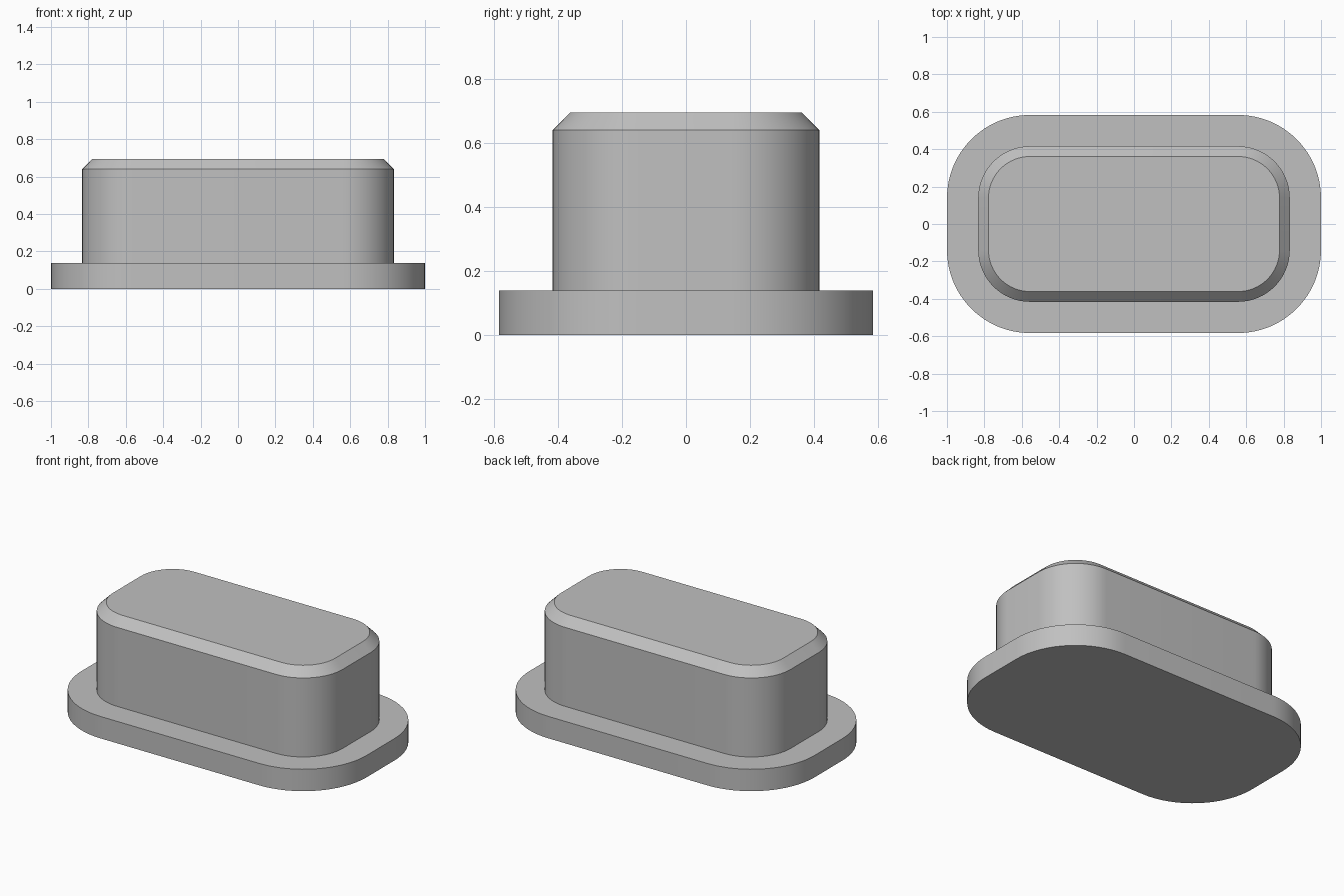
import bpy
import bmesh
import math

cube = bpy.data.objects.get("Cube")
if cube:
    bpy.data.objects.remove(cube, do_unlink=True)

# Plain grey plastic
grey = bpy.data.materials.new("plain_grey")
grey.use_nodes = True
colour = (0.53, 0.53, 0.53, 1)
grey.diffuse_color = colour
grey.node_tree.nodes["Principled BSDF"].inputs["Base Color"].default_value = colour

# All outlines share the same corner centres
CX, CY = 0.556, 0.139
STEPS = 16


def ring(bm, radius, z):
    """Rounded rectangle of vertices, counter-clockwise."""
    verts = []
    for corner, (sx, sy) in enumerate([(1, 1), (-1, 1), (-1, -1), (1, -1)]):
        for i in range(STEPS + 1):
            a = math.pi / 2 * (corner + i / STEPS)
            verts.append(bm.verts.new((sx * CX + radius * math.cos(a),
                                       sy * CY + radius * math.sin(a), z)))
    return verts


def plug(name, profile):
    """Stack rounded outlines (radius, height) into one closed solid."""
    bm = bmesh.new()
    rings = [ring(bm, r, z) for r, z in profile]
    n = len(rings[0])
    for low, high in zip(rings, rings[1:]):
        for i in range(n):
            j = (i + 1) % n
            bm.faces.new((low[i], low[j], high[j], high[i]))
    bm.faces.new(rings[0][::-1])
    bm.faces.new(rings[-1])
    mesh = bpy.data.meshes.new(name)
    bm.to_mesh(mesh)
    bm.free()
    mesh.materials.append(grey)
    obj = bpy.data.objects.new(name, mesh)
    bpy.context.collection.objects.link(obj)
    bpy.ops.object.select_all(action="DESELECT")
    obj.select_set(True)
    bpy.context.view_layer.objects.active = obj
    bpy.ops.object.shade_smooth_by_angle(angle=math.radians(30))
    return obj


# Flange, raised body and chamfered top edge in one continuous solid
plug("flanged_plug", [(0.444, 0), (0.444, 0.139), (0.277, 0.139),
                      (0.277, 0.64), (0.222, 0.695)])
